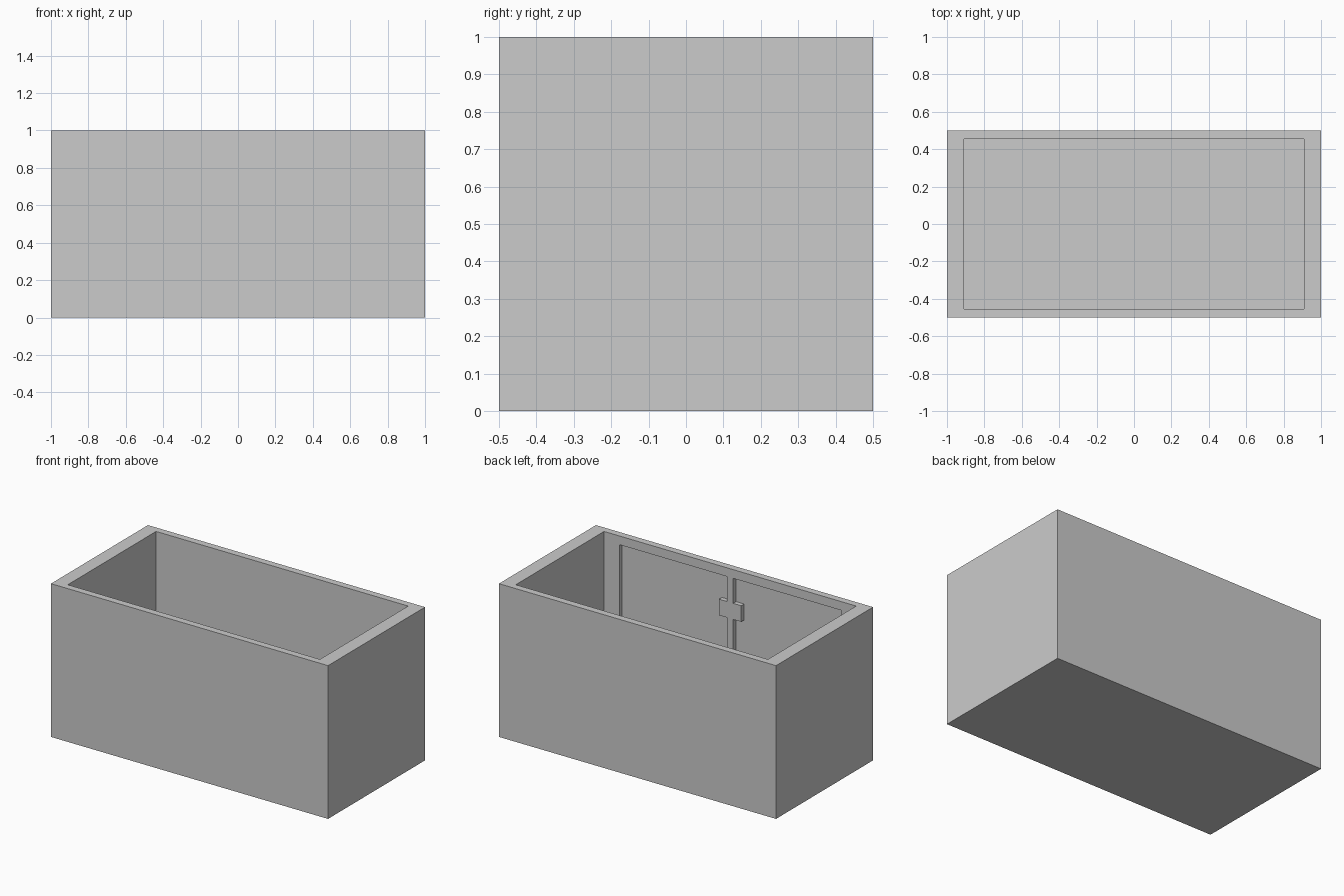
import bpy, bmesh

if "Cube" in bpy.data.objects:
    bpy.data.objects.remove(bpy.data.objects["Cube"])

IN_X, IN_Y, FLOOR = 0.91, 0.455, 0.06   # inner half sizes and floor level
DEPTH = 0.03                            # depth of the recessed panels


def make_object(name, bm):
    bmesh.ops.recalc_face_normals(bm, faces=bm.faces[:])
    mesh = bpy.data.meshes.new(name)
    bm.to_mesh(mesh)
    bm.free()
    obj = bpy.data.objects.new(name, mesh)
    bpy.context.collection.objects.link(obj)
    return obj


def box(name, x, y, z):
    """Box from (min, max) ranges."""
    bm = bmesh.new()
    bmesh.ops.create_cube(bm, size=1)
    for v in bm.verts:
        v.co = [r[0] if c < 0 else r[1] for c, r in zip(v.co, (x, y, z))]
    return make_object(name, bm)


def prism(name, profile, y0, y1):
    """Extrude an x-z outline along y."""
    bm = bmesh.new()
    face = bm.faces.new([bm.verts.new((x, y0, z)) for x, z in profile])
    ext = bmesh.ops.extrude_face_region(bm, geom=[face])
    verts = [g for g in ext["geom"] if isinstance(g, bmesh.types.BMVert)]
    bmesh.ops.translate(bm, verts=verts, vec=(0, y1 - y0, 0))
    return make_object(name, bm)


def cut(target, cutter):
    mod = target.modifiers.new(cutter.name, "BOOLEAN")
    mod.operation = "DIFFERENCE"
    mod.solver = "EXACT"
    mod.object = cutter
    bpy.context.view_layer.objects.active = target
    bpy.ops.object.modifier_apply(modifier=mod.name)
    bpy.data.objects.remove(cutter, do_unlink=True)


# Open-topped box
shell = box("open_box", (-1, 1), (-0.5, 0.5), (0, 1))
cut(shell, box("cavity", (-IN_X, IN_X), (-IN_Y, IN_Y), (FLOOR, 1.2)))

# Two panels sunk into the inside of the front wall, leaving a
# flush centre bar with a small latch plate
bar, plate, side = 0.022, 0.08, 0.80
bottom, top, p0, p1 = FLOOR + 0.055, 0.943, 0.675, 0.78
outline = [(bar, bottom), (side, bottom), (side, top), (bar, top),
           (bar, p1), (plate, p1), (plate, p0), (bar, p0)]
for sign, label in ((1, "right"), (-1, "left")):
    profile = [(sign * x, z) for x, z in outline]
    cut(shell, prism(label + "_panel_recess", profile, -IN_Y - DEPTH, -IN_Y + 0.1))
